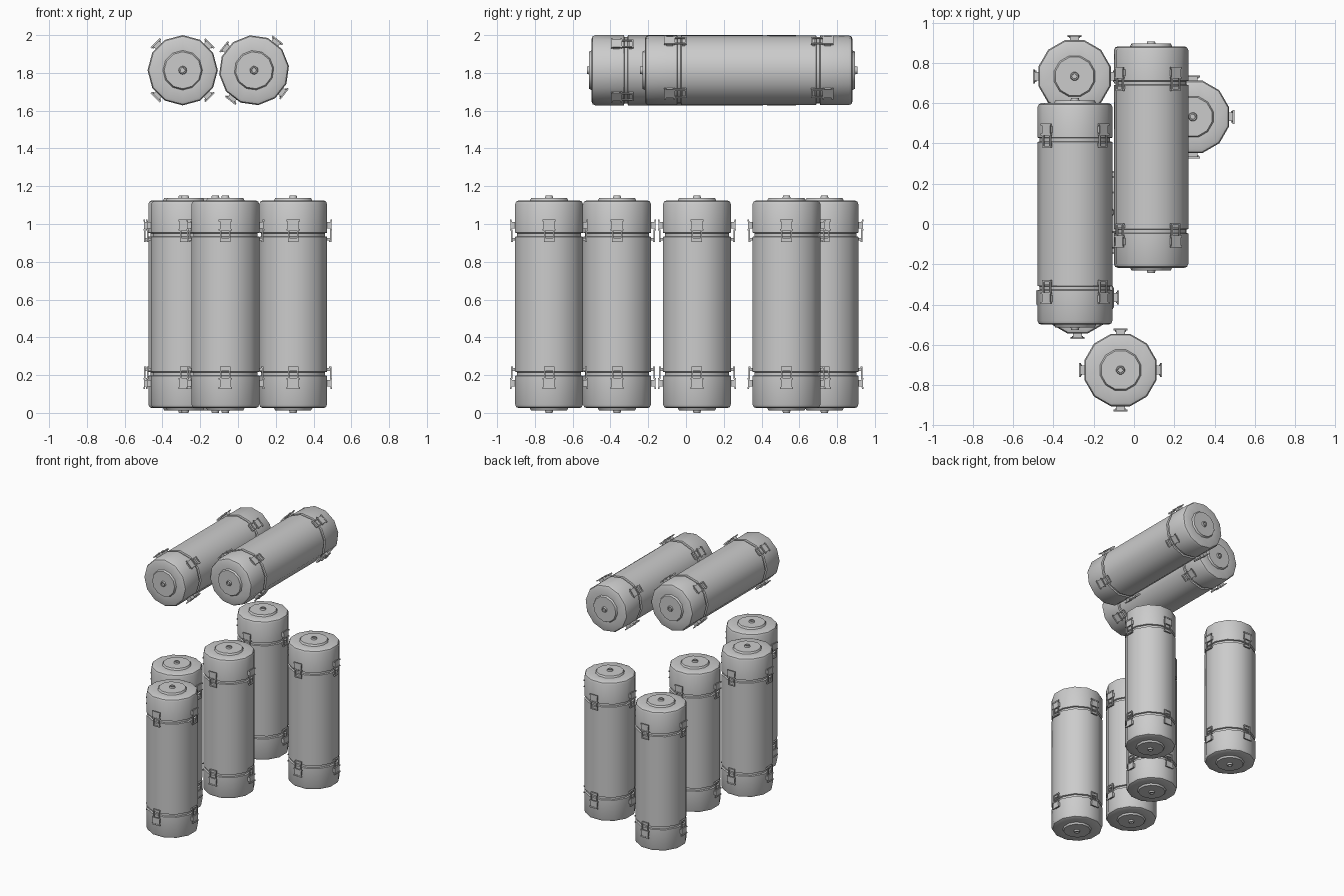
import bpy, bmesh, math
from mathutils import Matrix, Vector

if "Cube" in bpy.data.objects:
    bpy.data.objects.remove(bpy.data.objects["Cube"])

R, SIDES = 0.186, 12
MID = 0.575  # half length of a canister


def finish(name, bm):
    bmesh.ops.recalc_face_normals(bm, faces=bm.faces)
    me = bpy.data.meshes.new(name)
    bm.to_mesh(me)
    bm.free()
    ob = bpy.data.objects.new(name, me)
    bpy.context.collection.objects.link(ob)
    return ob


def smooth(ob):
    bpy.ops.object.select_all(action='DESELECT')
    ob.select_set(True)
    bpy.context.view_layer.objects.active = ob
    bpy.ops.object.shade_smooth_by_angle(angle=math.radians(35))


def make_shell(name):
    # lathe profile of one half: nub, end plate, rounded lid, seam groove
    half = [(0, .566), (.012, .566), (.013, .575), (.019, .575), (.022, .563),
            (.098, .563), (.105, .550), (.166, .550), (.180, .544), (R, .530),
            (R, .379), (R - .011, .376), (R - .011, .360), (R, .357)]
    prof = half + [(r, -z) for r, z in reversed(half)]
    bm = bmesh.new()
    vs = [bm.verts.new((r, 0, z)) for r, z in prof]
    es = [bm.edges.new(p) for p in zip(vs, vs[1:])]
    bmesh.ops.spin(bm, geom=vs + es, cent=(0, 0, 0), axis=(0, 0, 1),
                   angle=2 * math.pi, steps=SIDES, use_merge=False)
    bmesh.ops.remove_doubles(bm, verts=bm.verts, dist=1e-4)
    # turn so that a flat side faces each axis
    bmesh.ops.rotate(bm, verts=bm.verts, cent=(0, 0, 0),
                     matrix=Matrix.Rotation(math.pi / SIDES, 3, 'Z'))
    return finish(name, bm)


# latch parts as (x0, x1, half width centre y, width, z0, z1), x pointing outwards
LATCH = [
    (.176, .200, 0, .044, .402, .436),      # base on the lid
    (.198, .206, 0, .070, .438, .448),      # lever lip
    (.197, .203, 0, .058, .394, .440),      # lever plate
    (.196, .206, 0, .070, .390, .398),      # lever hinge
    (.194, .202, .024, .008, .335, .395),   # loop sides
    (.194, .202, -.024, .008, .335, .395),
    (.190, .202, 0, .056, .329, .337),      # loop end
    (.176, .195, 0, .040, .337, .352),      # catch on the body
]


def make_latches(name):
    bm = bmesh.new()
    for k in range(4):
        turn = Matrix.Rotation(k * math.pi / 2, 4, 'Z')
        for flip in (1, -1):
            for x0, x1, y, w, z0, z1 in LATCH:
                loc = Matrix.Translation(((x0 + x1) / 2, y, flip * (z0 + z1) / 2))
                size = Matrix.Diagonal((x1 - x0, w, z1 - z0, 1))
                bmesh.ops.create_cube(bm, size=1, matrix=turn @ loc @ size)
    return finish(name, bm)


shell = make_shell("canister_shell_1")
latches = make_latches("canister_latches_1")
smooth(shell)

# five standing canisters, two lying along y
places = [Matrix.Translation((x, y, MID)) for x, y in
          [(-.067, -.725), (-.295, .733), (.292, .532), (-.28, -.365), (-.12, .058)]]
for x, y, spin in [(-.293, .05, 45), (.085, .332, 38)]:
    places.append(Matrix.Translation((x, y, 1.814))
                  @ Matrix.Rotation(-math.pi / 2, 4, 'X')
                  @ Matrix.Rotation(math.radians(spin), 4, 'Z'))

for i, m in enumerate(places):
    for src, name in ((shell, "canister_shell"), (latches, "canister_latches")):
        ob = src
        if i:
            ob = bpy.data.objects.new(f"{name}_{i + 1}", src.data)
            bpy.context.collection.objects.link(ob)
        ob.matrix_world = m
